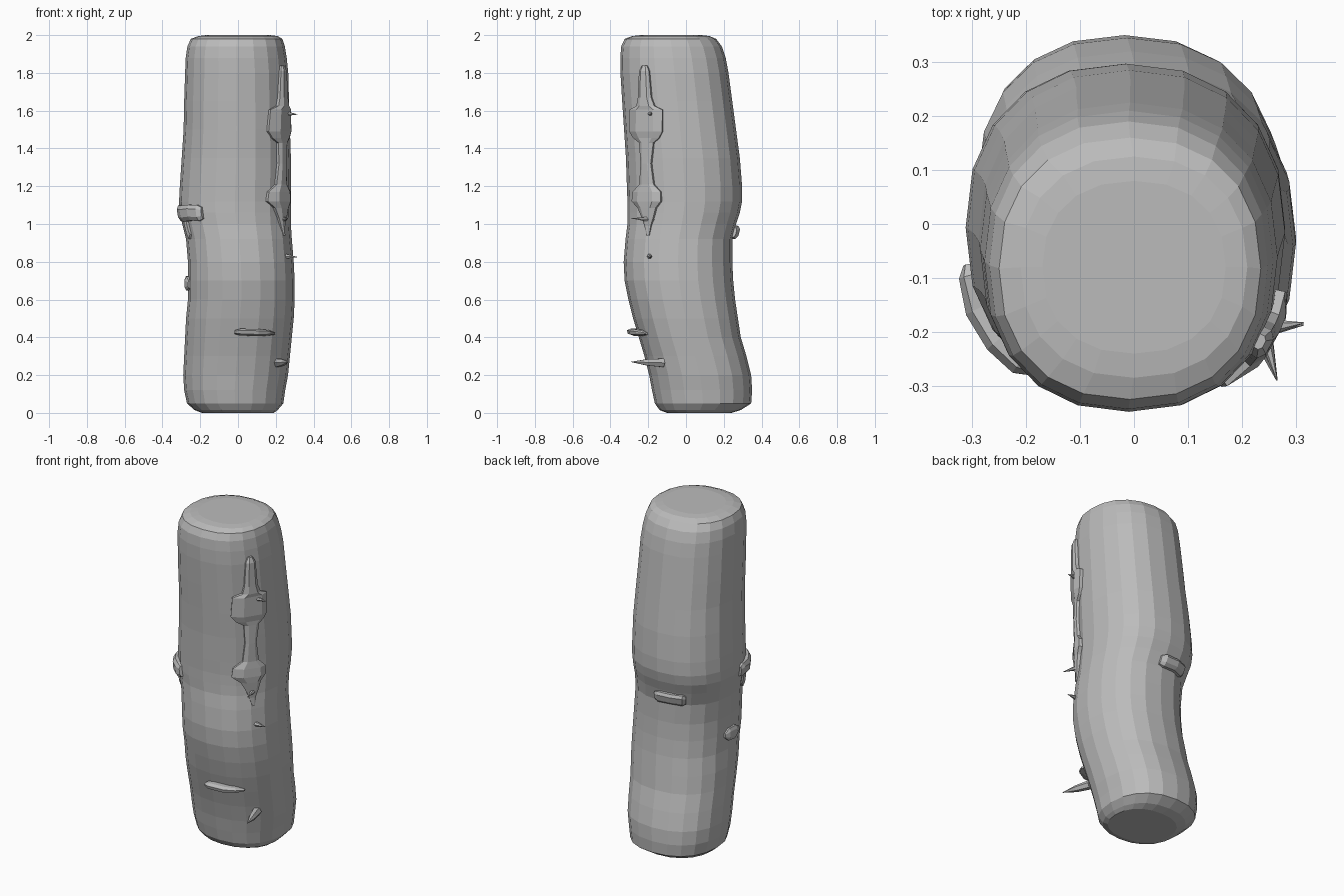
import bpy, bmesh, math
from mathutils import Vector

grey = bpy.data.materials.new("plain grey")
grey.diffuse_color = (0.5, 0.5, 0.5, 1)

# body outline: z, left x, right x, front y, back y
RINGS = [
    (0.00, -0.19, 0.19, -0.10, 0.24), (0.015, -0.23, 0.21, -0.14, 0.29),
    (0.05, -0.27, 0.24, -0.165, 0.345), (0.12, -0.285, 0.25, -0.18, 0.35),
    (0.20, -0.29, 0.265, -0.195, 0.345), (0.30, -0.285, 0.275, -0.22, 0.32),
    (0.40, -0.28, 0.285, -0.25, 0.29), (0.50, -0.275, 0.295, -0.28, 0.275),
    (0.60, -0.265, 0.30, -0.305, 0.26), (0.70, -0.265, 0.30, -0.325, 0.25),
    (0.80, -0.265, 0.295, -0.33, 0.245), (0.92, -0.275, 0.285, -0.32, 0.245),
    (1.00, -0.295, 0.28, -0.31, 0.265), (1.06, -0.31, 0.28, -0.31, 0.285),
    (1.12, -0.312, 0.28, -0.31, 0.297), (1.20, -0.308, 0.28, -0.313, 0.297),
    (1.35, -0.298, 0.28, -0.318, 0.285), (1.50, -0.288, 0.275, -0.328, 0.265),
    (1.65, -0.285, 0.27, -0.338, 0.245), (1.80, -0.28, 0.266, -0.347, 0.225),
    (1.88, -0.277, 0.258, -0.348, 0.21), (1.94, -0.268, 0.248, -0.343, 0.19),
    (1.98, -0.25, 0.235, -0.325, 0.16), (1.995, -0.21, 0.21, -0.285, 0.125),
    (2.00, -0.17, 0.17, -0.24, 0.08)]
POW = 0.88


def ring(z):
    """centre and radii of the body at a height"""
    for a, b in zip(RINGS, RINGS[1:]):
        if z <= b[0]:
            t = (z - a[0]) / (b[0] - a[0])
            l, r, f, k = [p + (q - p) * t for p, q in zip(a[1:], b[1:])]
            return (l + r) / 2, (r - l) / 2, (f + k) / 2, (k - f) / 2


def surf(az, z, d=0.0):
    """point on the body surface, pushed out by d"""
    cx, rx, cy, ry = ring(min(max(z, 0), 2))
    c, s = math.cos(az), math.sin(az)
    p = Vector((cx + rx * math.copysign(abs(c) ** POW, c),
                cy + ry * math.copysign(abs(s) ** POW, s), z))
    return p + Vector((c / rx, s / ry, 0)).normalized() * d


def az_of_y(y, z):
    """angle on the right side where the surface has this y"""
    _, _, cy, ry = ring(z)
    s = max(-1, min(1, (y - cy) / ry))
    return math.copysign(math.asin(abs(s) ** (1 / POW)), s)


def loft(name, loops):
    bm = bmesh.new()
    rows = [[bm.verts.new(p) for p in lp] for lp in loops]
    n = len(rows[0])
    for a, b in zip(rows, rows[1:]):
        for i in range(n):
            j = (i + 1) % n
            bm.faces.new((a[i], a[j], b[j], b[i]))
    bm.faces.new(rows[0][::-1])
    bm.faces.new(rows[-1])
    bmesh.ops.recalc_face_normals(bm, faces=bm.faces)
    me = bpy.data.meshes.new(name)
    bm.to_mesh(me)
    bm.free()
    me.materials.append(grey)
    ob = bpy.data.objects.new(name, me)
    bpy.context.collection.objects.link(ob)
    return ob


# bent trunk
N = 20
loft("trunk", [[surf(2 * math.pi * i / N + math.pi / 2, r[0]) for i in range(N)]
               for r in RINGS])

# section of a raised patch: sideways factor, height factor (negative = buried)
SECTION = [(-1, -1), (-1, 0.55), (-0.5, 1), (0.5, 1), (1, 0.55), (1, -1)]


def depth(h, d):
    return -0.02 if h < 0 else h * d


def drip(name, stations):
    """runs down the right side; stations: y, z, half width, height"""
    loft(name, [[surf(az_of_y(y + s * w, z), z, depth(h, d)) for s, h in SECTION]
                for y, z, w, d in stations])


def band(name, stations):
    """runs around the trunk; stations: angle in degrees, z, half height, height"""
    loft(name, [[surf(math.radians(a), z + s * w, depth(h, d)) for s, h in SECTION]
                for a, z, w, d in stations])


# long drip on the front right
drip("long_drip", [
    (-0.217, 1.84, 0.012, 0.012), (-0.217, 1.81, 0.025, 0.022),
    (-0.213, 1.67, 0.033, 0.026), (-0.208, 1.625, 0.045, 0.028),
    (-0.205, 1.605, 0.083, 0.028), (-0.205, 1.49, 0.083, 0.03),
    (-0.205, 1.455, 0.065, 0.022), (-0.205, 1.43, 0.036, 0.02),
    (-0.207, 1.32, 0.026, 0.022), (-0.203, 1.21, 0.036, 0.022),
    (-0.20, 1.17, 0.07, 0.03), (-0.20, 1.12, 0.072, 0.034),
    (-0.20, 1.085, 0.045, 0.028), (-0.198, 1.03, 0.028, 0.02),
    (-0.20, 0.99, 0.016, 0.012), (-0.20, 0.94, 0.006, 0.006)])

# short bands and patches
band("front_band", [(-93, 0.428, 0.010, 0.035), (-89, 0.428, 0.018, 0.052),
                    (-74, 0.425, 0.019, 0.052), (-62, 0.424, 0.015, 0.04),
                    (-52, 0.42, 0.006, 0.012)])
band("left_band", [(190, 1.055, 0.03, 0.01), (194, 1.058, 0.042, 0.022),
                   (206, 1.055, 0.042, 0.03), (220, 1.06, 0.042, 0.03),
                   (232, 1.058, 0.042, 0.028), (237, 1.058, 0.03, 0.015)])
band("back_band", [(86, 0.955, 0.025, 0.012), (90, 0.955, 0.035, 0.028),
                   (103, 0.958, 0.033, 0.03), (116, 0.955, 0.035, 0.026),
                   (120, 0.955, 0.025, 0.012)])
band("left_patch", [(173, 0.69, 0.012, 0.006), (178, 0.69, 0.035, 0.018),
                    (187, 0.685, 0.038, 0.02), (196, 0.68, 0.018, 0.01)])
band("left_run", [(201, 0.985, 0.04, 0.008), (205, 0.975, 0.055, 0.016),
                  (209, 0.985, 0.04, 0.01)])


def spike(name, base, tip, r):
    """six-sided thorn"""
    base, tip = Vector(base), Vector(tip)
    q = (tip - base).to_track_quat('Z', 'Y')
    loops = []
    for t, k in ((0, 1), (0.5, 0.75), (1, 0.05)):
        loops.append([base.lerp(tip, t) + q @ Vector((math.cos(a) * r * k, math.sin(a) * r * k, 0))
                      for a in [i * math.pi / 3 for i in range(6)]])
    loft(name, loops)


spike("upper_thorn", (0.21, -0.197, 1.588), (0.315, -0.183, 1.58), 0.017)
spike("middle_thorn", (0.225, -0.14, 1.022), (0.265, -0.29, 1.03), 0.016)
spike("lower_thorn", (0.20, -0.197, 0.832), (0.315, -0.187, 0.825), 0.018)
spike("bottom_thorn", (0.21, -0.12, 0.265), (0.265, -0.29, 0.27), 0.026)
